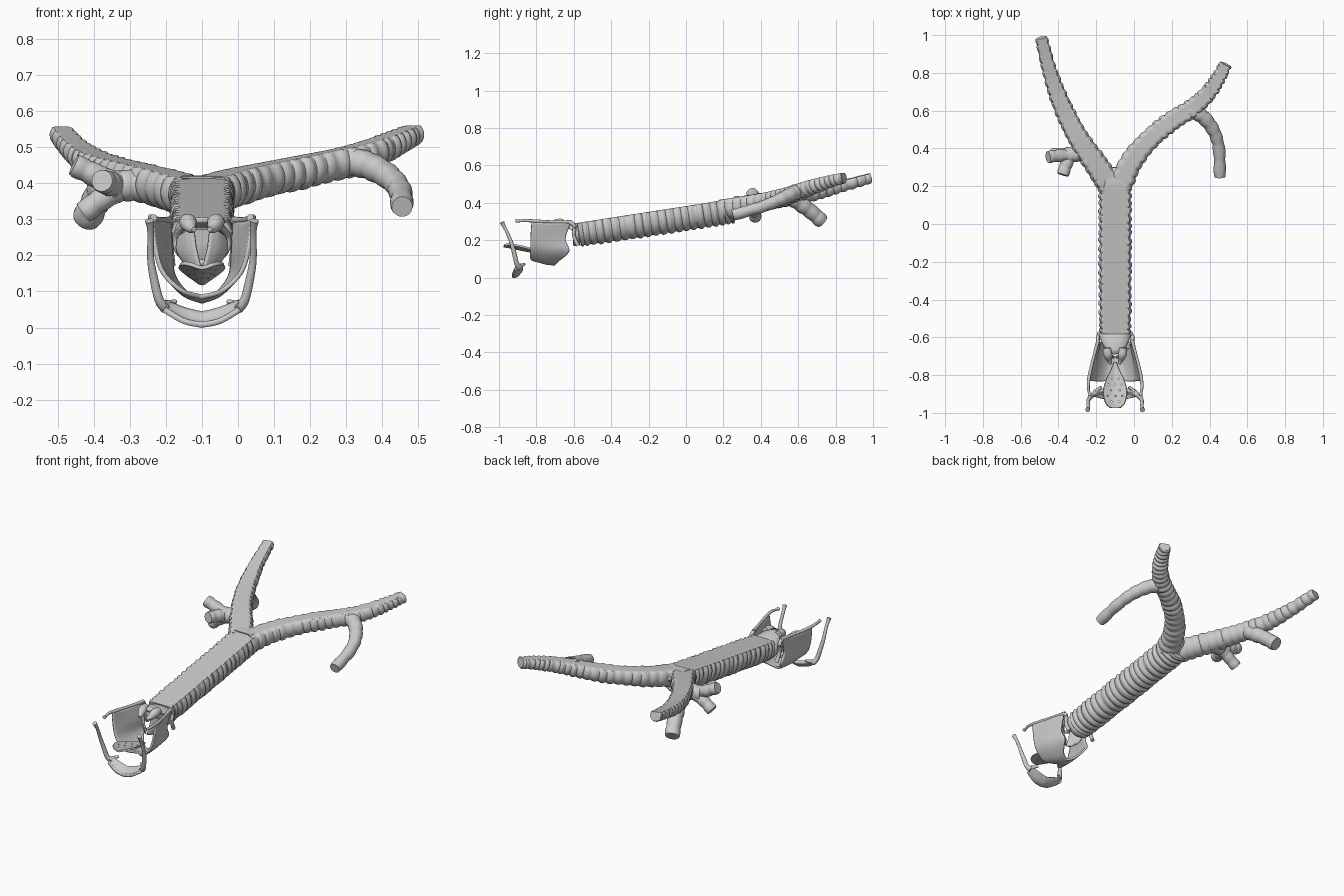
import bpy, bmesh, math, random
from mathutils import Vector

random.seed(4)
CX = -0.1  # midline of larynx and windpipe


def add_mesh(name, verts, faces, loc=(0, 0, 0)):
    me = bpy.data.meshes.new(name)
    me.from_pydata([tuple(v) for v in verts], [], faces)
    bm = bmesh.new()
    bm.from_mesh(me)
    bmesh.ops.recalc_face_normals(bm, faces=bm.faces)
    bm.to_mesh(me)
    bm.free()
    ob = bpy.data.objects.new(name, me)
    ob.location = loc
    bpy.context.collection.objects.link(ob)
    return ob


def spline(pts, t):
    """Catmull-Rom through equal-length tuples, t in 0..1"""
    n = len(pts) - 1
    i = min(int(t * n), n - 1)
    f = t * n - i
    p = [pts[max(0, min(n, k))] for k in (i - 1, i, i + 1, i + 2)]
    return [0.5 * (2 * b + (c - a) * f + (2 * a - 5 * b + 4 * c - d) * f * f
                   + (3 * b - a - 3 * c + d) * f ** 3) for a, b, c, d in zip(*p)]


def tube(name, pts, rings=0, flat=1.0, bump=0.009, segs=28, squash=1.0, steps=24):
    """Swept tube; pts are (x, y, z, radius). Rings leave the flat upper wall smooth."""
    prof = [0, 0.55, 1, 1, 0.9, 0.3]
    n = rings * len(prof) if rings else steps
    verts, faces = [], []
    amp = tilt = 0
    for i in range(n + 1):
        t = i / n
        *p, r = spline(pts, t)
        a, b = spline(pts, max(0, t - 0.02)), spline(pts, min(1, t + 0.02))
        tan = (Vector(b[:3]) - Vector(a[:3])).normalized()
        side = tan.cross(Vector((0, 0, 1))).normalized()
        up = side.cross(tan)
        if i % len(prof) == 0:
            amp, tilt = random.uniform(0.7, 1.15), random.uniform(-0.006, 0.006)
        h = prof[i % len(prof)] * bump * amp if rings and i < n else 0
        for k in range(segs):
            w = 2 * math.pi * k / segs
            R = r + h
            z = min(R * math.sin(w), flat * r)
            sk = tilt * math.cos(w) if h else 0
            verts.append(Vector(p) + side * R * math.cos(w) + up * z * squash + tan * sk)
    for i in range(n):
        for k in range(segs):
            k2 = (k + 1) % segs
            faces.append((i * segs + k, i * segs + k2, (i + 1) * segs + k2, (i + 1) * segs + k))
    faces += [tuple(range(segs)), tuple(n * segs + k for k in range(segs))]
    return add_mesh(name, verts, faces)


def pair(name, pts, **kw):
    """Left and right copy about the midline; x is measured from it."""
    for s, side in ((-1, "left"), (1, "right")):
        tube(f"{name}_{side}", [(CX + s * x, y, z, r) for x, y, z, r in pts], **kw)


def sheet(name, rows, nu, nv, thick, mirror=False, offset=0):
    """Smooth sheet through a grid of control points."""
    verts = []
    for i in range(nu + 1):
        ctrl = [spline(col, i / nu) for col in zip(*rows)]
        verts += [spline(ctrl, j / nv) for j in range(nv + 1)]
    w = nv + 1
    faces = [(i * w + j, i * w + j + 1, (i + 1) * w + j + 1, (i + 1) * w + j)
             for i in range(nu) for j in range(nv)]
    ob = add_mesh(name, verts, faces, (CX, 0, 0))
    if mirror:
        ob.modifiers.new("mirror", 'MIRROR').use_clip = True
    m = ob.modifiers.new("thickness", 'SOLIDIFY')
    m.thickness, m.offset = thick, offset
    return ob


# Windpipe
tube("trachea", [(CX, -0.575, 0.250, 0.078), (CX, -0.3, 0.292, 0.080),
                 (CX, 0.0, 0.338, 0.080), (CX, 0.25, 0.378, 0.080)],
     rings=22, flat=0.55, segs=36)
# Carina wedge between the two main airways
tube("carina", [(CX, 0.20, 0.375, 0.075), (CX, 0.25, 0.385, 0.06), (CX, 0.30, 0.395, 0.015)],
     flat=0.6)

# Main airways
tube("bronchus_left", [(-0.125, 0.20, 0.370, 0.062), (-0.20, 0.315, 0.392, 0.060),
                       (-0.285, 0.44, 0.418, 0.053), (-0.355, 0.57, 0.438, 0.048),
                       (-0.41, 0.70, 0.462, 0.042), (-0.455, 0.84, 0.497, 0.034),
                       (-0.49, 0.985, 0.537, 0.030)], rings=21, flat=0.7, bump=0.006)
tube("bronchus_right", [(-0.075, 0.20, 0.372, 0.060), (-0.01, 0.335, 0.395, 0.056),
                        (0.09, 0.455, 0.420, 0.050), (0.20, 0.545, 0.443, 0.048),
                        (0.31, 0.615, 0.468, 0.045), (0.39, 0.69, 0.495, 0.040),
                        (0.445, 0.77, 0.520, 0.033), (0.485, 0.845, 0.538, 0.030)],
     rings=24, flat=0.75, bump=0.007)

# Side branches
tube("branch_right_lower", [(0.29, 0.60, 0.462, 0.040), (0.355, 0.575, 0.452, 0.037),
                            (0.415, 0.505, 0.420, 0.033), (0.448, 0.41, 0.382, 0.030),
                            (0.455, 0.25, 0.335, 0.029)], rings=7, bump=0.003, segs=20)
tube("branch_left_stem", [(-0.22, 0.37, 0.395, 0.045), (-0.29, 0.375, 0.395, 0.043),
                          (-0.36, 0.362, 0.395, 0.038)], rings=4, bump=0.005, segs=20)
tube("branch_left_upper", [(-0.33, 0.365, 0.395, 0.032), (-0.40, 0.362, 0.425, 0.031),
                           (-0.455, 0.355, 0.452, 0.030)], rings=3, bump=0.003, segs=20)
tube("branch_left_front", [(-0.335, 0.375, 0.395, 0.036), (-0.358, 0.32, 0.40, 0.032),
                           (-0.377, 0.26, 0.407, 0.030)], rings=3, bump=0.003, segs=20)
tube("branch_left_down", [(-0.325, 0.37, 0.39, 0.036), (-0.38, 0.37, 0.355, 0.031),
                          (-0.43, 0.37, 0.318, 0.030)], rings=3, bump=0.003, segs=20)
tube("branch_left_middle", [(-0.35, 0.57, 0.425, 0.042), (-0.385, 0.65, 0.368, 0.039),
                            (-0.42, 0.73, 0.300, 0.037)], rings=4, bump=0.004, segs=20)

# Thyroid cartilage: shield plates and their horns
shield = [
    [(0, -0.785, 0.086), (0, -0.74, 0.074), (0, -0.70, 0.072)],
    [(0.055, -0.83, 0.102), (0.05, -0.755, 0.092), (0.04, -0.68, 0.092)],
    [(0.108, -0.832, 0.152), (0.095, -0.73, 0.145), (0.078, -0.625, 0.143)],
    [(0.130, -0.830, 0.220), (0.108, -0.735, 0.215), (0.086, -0.645, 0.210)],
    [(0.140, -0.825, 0.300), (0.118, -0.72, 0.292), (0.090, -0.615, 0.300)]]
sheet("thyroid_shield", shield, 20, 14, 0.012, mirror=True)
pair("thyroid_rim", [(0.088, -0.61, 0.298, 0.010), (0.112, -0.70, 0.298, 0.008),
                     (0.136, -0.80, 0.302, 0.009), (0.142, -0.86, 0.306, 0.008),
                     (0.138, -0.89, 0.303, 0.007), (0.134, -0.91, 0.304, 0.010)], segs=12)
pair("thyroid_lower_horn", [(0.090, -0.625, 0.298, 0.011), (0.092, -0.596, 0.275, 0.010),
                            (0.089, -0.600, 0.225, 0.010), (0.084, -0.578, 0.172, 0.011)], segs=12)

# Cricoid: signet ring, broad at the top
N = 40
cv, cf = [], []
for k in range(N):
    a = 2 * math.pi * k / N
    s = math.sin(a)
    lift = max(0.0, s) ** 1.5
    for j in range(5):
        v = j / 4
        y = (-0.605 - 0.085 * lift) * (1 - v) + -0.568 * v
        bulge = 0.005 * math.sin(math.pi * v)
        cv.append(((0.078 + bulge) * math.cos(a), y,
                   0.240 + (0.066 + bulge) * s - 0.02 * v * lift))
for k in range(N):
    for j in range(4):
        q = (k + 1) % N
        cf.append((k * 5 + j, q * 5 + j, q * 5 + j + 1, k * 5 + j + 1))
cricoid = add_mesh("cricoid_ring", cv, cf, (CX, 0, 0))
m = cricoid.modifiers.new("thickness", 'SOLIDIFY')
m.thickness, m.offset = 0.016, -1

# Arytenoids and the folds stretched across the opening
pair("arytenoid", [(0.042, -0.655, 0.295, 0.020), (0.038, -0.69, 0.290, 0.024),
                   (0.030, -0.72, 0.276, 0.015), (0.022, -0.742, 0.272, 0.007)], segs=14)
for s, side in ((-1, "left"), (1, "right")):
    sheet("vocal_fold_" + side,
          [[(s * 0.022, -0.70, 0.275), (s * 0.045, -0.69, 0.265), (s * 0.066, -0.66, 0.25)],
           [(s * 0.016, -0.705, 0.22), (s * 0.045, -0.685, 0.215), (s * 0.068, -0.655, 0.21)],
           [(s * 0.004, -0.71, 0.165), (s * 0.020, -0.69, 0.160), (s * 0.040, -0.66, 0.17)]],
          10, 6, 0.008)

# Epiglottis: leaf with small pits bored through it
leaf = []
for y, hw, z in ((-0.972, 0.028, 0.166), (-0.945, 0.052, 0.163), (-0.885, 0.063, 0.150),
                 (-0.82, 0.046, 0.138), (-0.77, 0.022, 0.128), (-0.73, 0.007, 0.122)):
    leaf.append([(-hw, y, z + hw * 0.3), (0, y - 0.003, z), (hw, y, z + hw * 0.3)])
epi = sheet("epiglottis", leaf, 20, 8, 0.010)
bm = bmesh.new()
for y, xs in ((-0.94, (-0.02, 0.022)), (-0.91, (-0.04, 0.003, 0.038)), (-0.88, (-0.022, 0.025)),
              (-0.85, (-0.036, 0.0, 0.034)), (-0.82, (-0.016, 0.018))):
    for x in xs:
        c = bmesh.ops.create_cone(bm, cap_ends=True, segments=8, radius1=0.004,
                                  radius2=0.004, depth=0.12)
        bmesh.ops.translate(bm, verts=c["verts"], vec=(CX + x, y, 0.155))
me = bpy.data.meshes.new("pit_cutter")
bm.to_mesh(me)
bm.free()
cutter = bpy.data.objects.new("pit_cutter", me)
bpy.context.collection.objects.link(cutter)
cutter.hide_render = True
b = epi.modifiers.new("pits", 'BOOLEAN')
b.operation, b.object, b.solver = 'DIFFERENCE', cutter, 'EXACT'
bpy.context.view_layer.objects.active = epi
for mod in list(epi.modifiers):
    bpy.ops.object.modifier_apply(modifier=mod.name)
bpy.data.objects.remove(cutter)

# Hyoid: curved body, greater horns, lesser horns
sheet("hyoid_body", [[(0, -0.930, 0.008), (0, -0.905, 0.010), (0, -0.880, 0.040)],
                     [(0.05, -0.928, 0.018), (0.05, -0.905, 0.022), (0.05, -0.877, 0.052)],
                     [(0.105, -0.915, 0.050), (0.105, -0.905, 0.052), (0.105, -0.880, 0.072)]],
      10, 6, 0.016, mirror=True)
pair("hyoid_greater_horn", [(0.100, -0.890, 0.055, 0.017), (0.118, -0.905, 0.075, 0.013),
                            (0.132, -0.918, 0.13, 0.012), (0.142, -0.935, 0.19, 0.010),
                            (0.142, -0.960, 0.25, 0.009), (0.143, -0.975, 0.278, 0.010),
                            (0.145, -0.984, 0.296, 0.013)], segs=14)
pair("hyoid_lesser_horn", [(0.105, -0.905, 0.058, 0.013), (0.095, -0.880, 0.066, 0.010),
                           (0.072, -0.862, 0.072, 0.006)], segs=10, steps=8)

# Smooth shading with sharp ends
for ob in bpy.context.scene.objects:
    ob.select_set(ob.type == 'MESH')
bpy.context.view_layer.objects.active = epi
bpy.ops.object.shade_smooth_by_angle(angle=math.radians(40))
